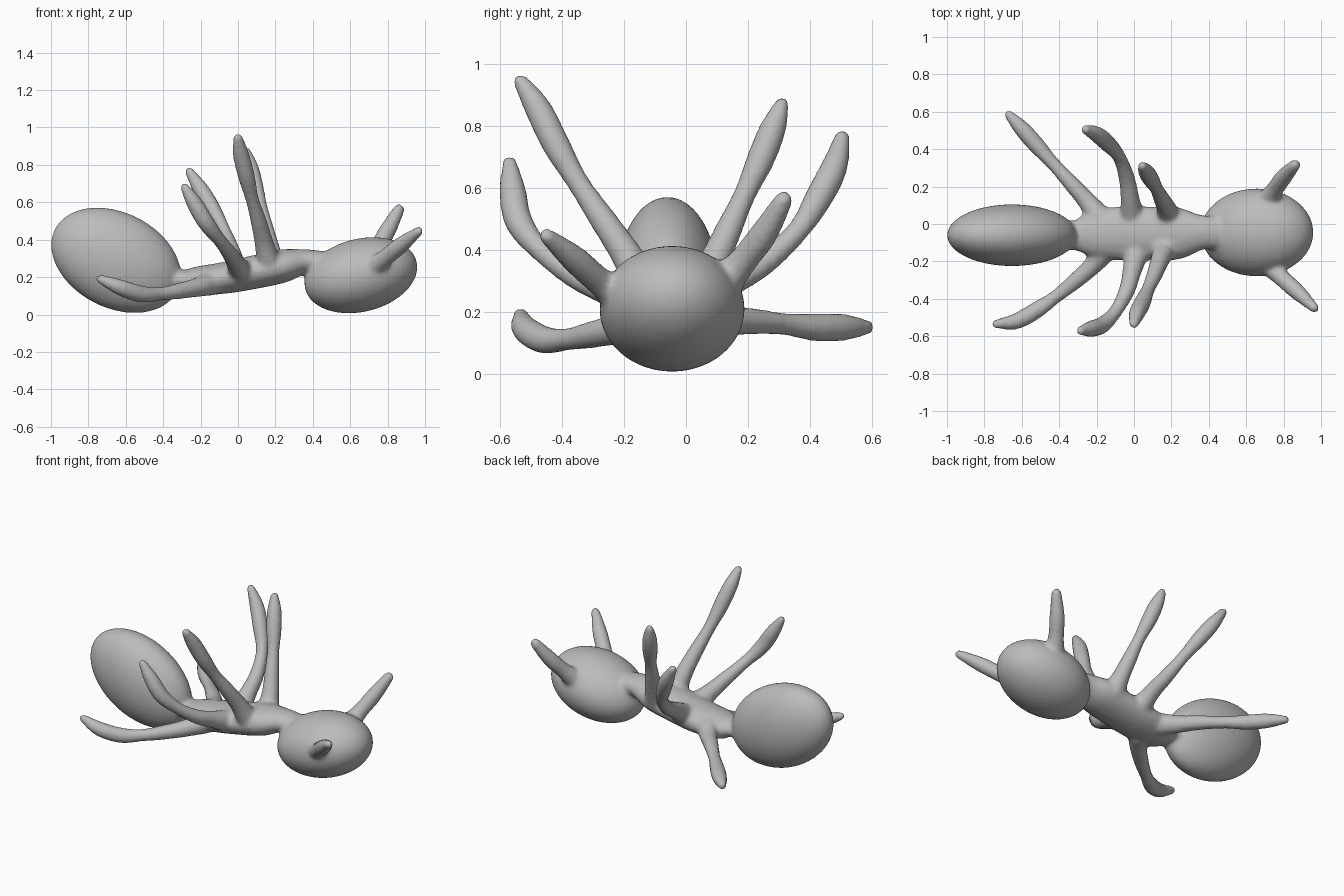
import bpy, bmesh, math
from mathutils import Vector, Matrix

if "Cube" in bpy.data.objects:
    bpy.data.objects.remove(bpy.data.objects["Cube"])

bm = bmesh.new()


def spline(points, steps=6):
    """Catmull-Rom samples through points of any dimension."""
    pts = [Vector(p) for p in points]
    pts = [2 * pts[0] - pts[1]] + pts + [2 * pts[-1] - pts[-2]]
    out = []
    for a, b, c, d in zip(pts, pts[1:], pts[2:], pts[3:]):
        for i in range(steps):
            t = i / steps
            out.append(0.5 * (2 * b + (c - a) * t + (2 * a - 5 * b + 4 * c - d) * t * t
                              + (3 * b - a - 3 * c + d) * t ** 3))
    return out + [pts[-2]]


def loft(path, sizes, sides=16):
    """Skin elliptical rings along a path, with a rounded far end."""
    centres, radii = spline(path), spline(sizes)
    end = (centres[-1] - centres[-2]).normalized()
    tip, r = centres[-1].copy(), radii[-1].copy()
    for a in (25, 50, 70, 85):
        a = math.radians(a)
        centres.append(tip + end * min(r) * math.sin(a))
        radii.append(r * math.cos(a))
    u, rings = Vector((0, 1, 0)), []
    for i, (c, r) in enumerate(zip(centres, radii)):
        t = (centres[min(i + 1, len(centres) - 1)] - centres[max(i - 1, 0)]).normalized()
        u = (u - t * u.dot(t)).normalized()
        v = t.cross(u)
        rings.append([bm.verts.new(c + u * r[0] * math.cos(k) + v * r[1] * math.sin(k))
                      for k in (2 * math.pi * j / sides for j in range(sides))])
    for p, q in zip(rings, rings[1:]):
        for j in range(sides):
            k = (j + 1) % sides
            bm.faces.new((p[j], p[k], q[k], q[j]))
    bm.faces.new(rings[0][::-1])
    bm.faces.new(rings[-1])


def ellipsoid(centre, radii, pitch):
    m = (Matrix.Translation(centre) @ Matrix.Rotation(math.radians(pitch), 4, 'Y')
         @ Matrix.Diagonal((*radii, 1)))
    bmesh.ops.create_uvsphere(bm, u_segments=48, v_segments=32, radius=1, matrix=m)


def limb(points, radii):
    loft(points, [(r, r) for r in radii])


# Abdomen and head
ellipsoid((-0.652, -0.06, 0.29), (0.368, 0.165, 0.255), 27)
ellipsoid((0.657, -0.045, 0.21), (0.308, 0.235, 0.195), -14)

# Thorax, with a narrow waist and neck
loft([(-0.42, -0.06, 0.17), (-0.31, -0.06, 0.185), (-0.23, -0.055, 0.18), (-0.08, -0.05, 0.195),
      (0.08, -0.05, 0.225), (0.24, -0.05, 0.26), (0.36, -0.045, 0.285), (0.45, -0.045, 0.28)],
     [(0.07, 0.04), (0.085, 0.05), (0.125, 0.075), (0.145, 0.085),
      (0.145, 0.09), (0.14, 0.09), (0.095, 0.065), (0.09, 0.06)])

# Segmented legs: thick at the root, pinched at each joint
leg_radii = (0.07, 0.052, 0.044, 0.037, 0.046, 0.044, 0.026)
legs = {
    "left_rear": [(-0.18, 0.03, 0.18), (-0.25, 0.12, 0.17), (-0.33, 0.21, 0.17), (-0.43, 0.32, 0.16),
                  (-0.52, 0.42, 0.15), (-0.60, 0.51, 0.15), (-0.67, 0.585, 0.15)],
    "left_middle": [(-0.01, 0.03, 0.22), (-0.02, 0.13, 0.29), (-0.04, 0.25, 0.36), (-0.08, 0.36, 0.46),
                    (-0.14, 0.43, 0.57), (-0.20, 0.48, 0.67), (-0.26, 0.505, 0.765)],
    "left_front": [(0.19, 0.03, 0.25), (0.17, 0.09, 0.36), (0.145, 0.14, 0.47), (0.12, 0.19, 0.58),
                   (0.09, 0.24, 0.69), (0.065, 0.28, 0.79), (0.045, 0.31, 0.87)],
    "right_rear": [(-0.14, -0.12, 0.17), (-0.22, -0.22, 0.145), (-0.32, -0.31, 0.125), (-0.42, -0.39, 0.11),
                   (-0.52, -0.46, 0.11), (-0.63, -0.52, 0.145), (-0.735, -0.535, 0.19)],
    "right_middle": [(0.02, -0.13, 0.22), (-0.01, -0.25, 0.27), (-0.04, -0.36, 0.32), (-0.10, -0.47, 0.40),
                     (-0.17, -0.54, 0.49), (-0.23, -0.56, 0.59), (-0.285, -0.57, 0.68)],
    "right_front": [(0.17, -0.12, 0.25), (0.14, -0.19, 0.38), (0.11, -0.27, 0.50), (0.075, -0.35, 0.62),
                    (0.045, -0.42, 0.74), (0.015, -0.48, 0.86), (0.0, -0.535, 0.945)],
}
for points in legs.values():
    limb(points, leg_radii)

# Antennae
limb([(0.70, 0.10, 0.27), (0.75, 0.18, 0.36), (0.80, 0.25, 0.45), (0.86, 0.315, 0.56)],
     (0.07, 0.048, 0.046, 0.032))
limb([(0.68, -0.18, 0.22), (0.77, -0.27, 0.29), (0.87, -0.36, 0.37), (0.965, -0.45, 0.445)],
     (0.07, 0.048, 0.045, 0.027))

# Fuse every part into one soft skin
bmesh.ops.recalc_face_normals(bm, faces=bm.faces)
mesh = bpy.data.meshes.new("ant_body")
bm.to_mesh(mesh)
bm.free()
ant = bpy.data.objects.new("ant_body", mesh)
bpy.context.collection.objects.link(ant)

grey = bpy.data.materials.new("plain_grey")
grey.diffuse_color = (0.5, 0.5, 0.5, 1)
grey.use_nodes = True
grey.node_tree.nodes["Principled BSDF"].inputs["Base Color"].default_value = grey.diffuse_color
mesh.materials.append(grey)

remesh = ant.modifiers.new("fuse", 'REMESH')
remesh.mode = 'VOXEL'
remesh.voxel_size = 0.012
remesh.use_smooth_shade = True
soften = ant.modifiers.new("soften", 'SMOOTH')
soften.factor = 0.5
soften.iterations = 10
